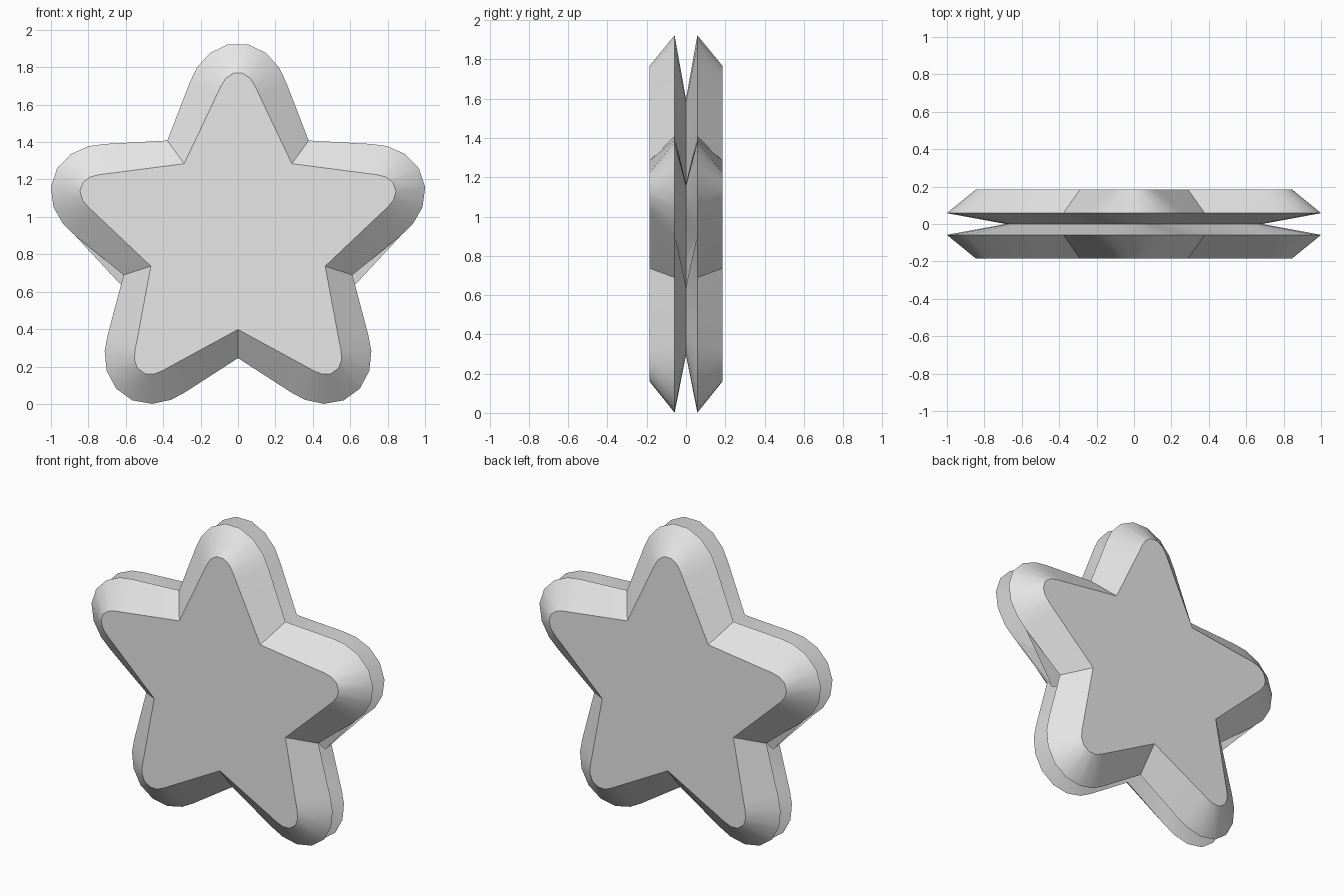
import bpy, bmesh
from math import cos, sin, radians

if "Cube" in bpy.data.objects:
    bpy.data.objects.remove(bpy.data.objects["Cube"], do_unlink=True)

CENTRE = 0.888   # height of the star's middle

grey = bpy.data.materials.new("light_grey")
grey.use_nodes = True
grey.diffuse_color = (0.8, 0.8, 0.8, 1)
grey.node_tree.nodes["Principled BSDF"].inputs["Base Color"].default_value = (0.8, 0.8, 0.8, 1)

# Half-profile of one arm tip (sideways, outward), the valley radius and depth
FACE = ([(0.025, 0.88), (0.065, 0.853), (0.092, 0.81), (0.112, 0.767)], 0.49, 0.185)
RIM = ([(0.053, 1.035), (0.15, 0.988), (0.22, 0.91), (0.257, 0.833)], 0.643, 0.058)
CORE = ([(0.03, 0.71), (0.06, 0.69), (0.08, 0.65), (0.1, 0.6)], 0.36, 0.0)


def polar(angle, out, side=0):
    a = radians(angle)
    return out * cos(a) - side * sin(a), CENTRE + out * sin(a) + side * cos(a)


def star_outline(tip, valley):
    """Five rounded arms, counter-clockwise seen from the front."""
    arm = [(-s, o) for s, o in reversed(tip)] + tip
    points = []
    for k in range(5):
        angle = 90 + 72 * k
        points += [polar(angle, o, s) for s, o in arm]
        points.append(polar(angle + 36, valley))
    return points


def finish(name, bm):
    mesh = bpy.data.meshes.new(name)
    bm.to_mesh(mesh)
    bm.free()
    mesh.materials.append(grey)
    obj = bpy.data.objects.new(name, mesh)
    bpy.context.collection.objects.link(obj)
    bpy.ops.object.select_all(action='DESELECT')
    obj.select_set(True)
    bpy.context.view_layer.objects.active = obj
    bpy.ops.object.shade_smooth_by_angle(angle=radians(30))


def star_half(name, side):
    """Flat star face, sloping bevel to the wide rim, slope into the groove."""
    bm = bmesh.new()
    rings = [[bm.verts.new((x, side * depth, z)) for x, z in star_outline(tip, valley)]
             for tip, valley, depth in (CORE, RIM, FACE)]
    for inner, outer in zip(rings, rings[1:]):
        for i in range(len(inner)):
            j = (i + 1) % len(inner)
            bm.faces.new((inner[i], inner[j], outer[j], outer[i]))
    bm.faces.new(rings[-1])
    if side > 0:
        bmesh.ops.reverse_faces(bm, faces=bm.faces[:])
    finish(name, bm)


star_half("front_half", -1)
star_half("back_half", 1)

# Small webs in the groove, between each side arm and the lower arm
bm = bmesh.new()
side_out, arm_out = RIM[0][-1]
ax, az = polar(18, arm_out, -side_out)
vx, vz = polar(-18, CORE[1])
for sx in (-1, 1):
    for sy in (-1, 1):
        corners = [(ax, sy * RIM[2], az), (0.62, 0, 0.63), (vx, 0, vz)]
        verts = [bm.verts.new((sx * x, y, z)) for x, y, z in corners]
        face = bm.faces.new(verts)
        face.normal_update()
        if face.normal.y * sy > 0:
            face.normal_flip()
finish("groove_webs", bm)
